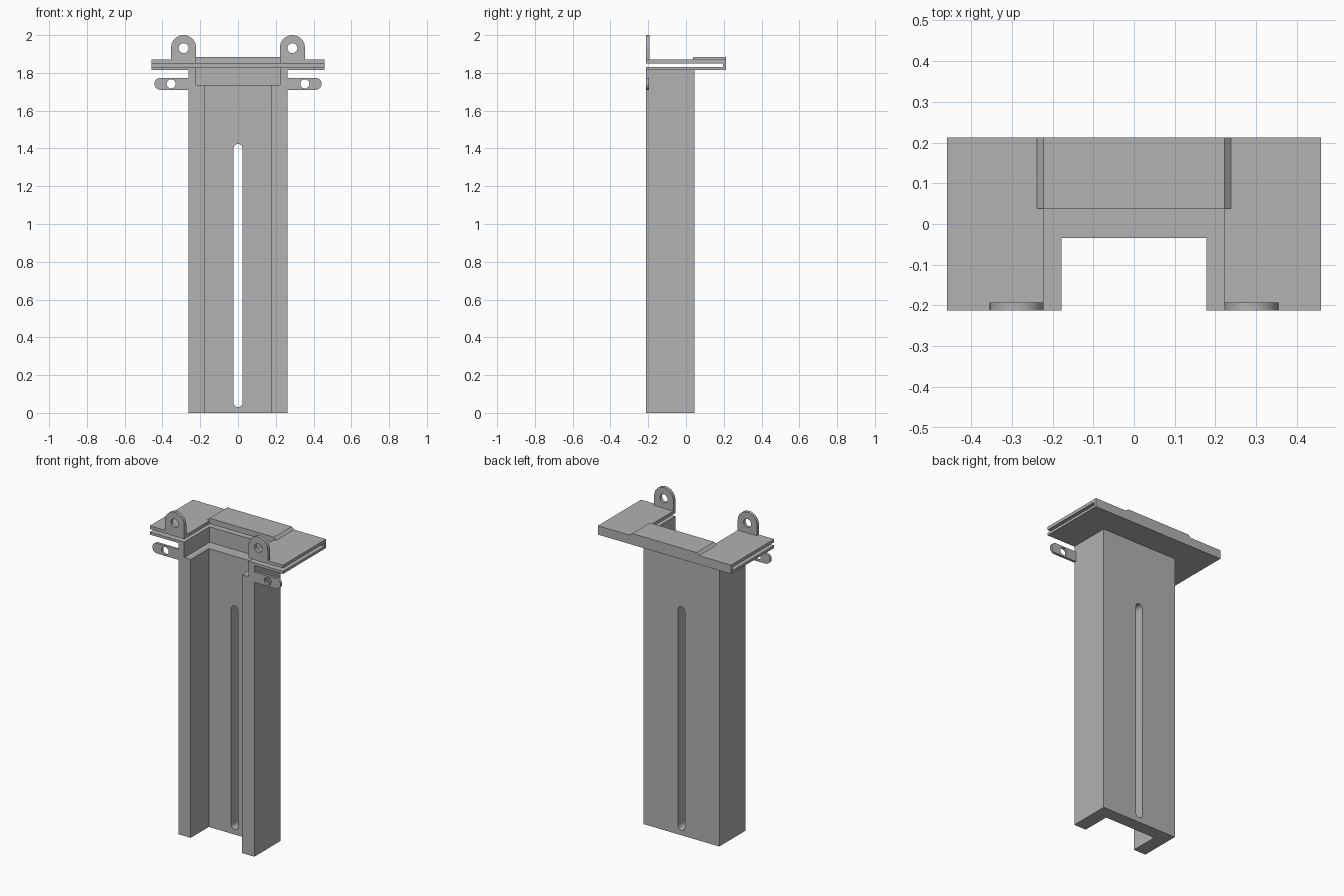
import bpy
import bmesh
from math import sin, cos, pi, radians
from mathutils import Vector

cube = bpy.data.objects.get("Cube")
if cube:
    bpy.data.objects.remove(cube, do_unlink=True)

GREY = (0.445, 0.445, 0.445, 1.0)
grey = bpy.data.materials.new("plain grey")
grey.use_nodes = True
grey.diffuse_color = GREY
grey.node_tree.nodes["Principled BSDF"].inputs["Base Color"].default_value = GREY

FRONT, BACK = -0.2125, 0.2125
BODY_TOP, FLANGE_TOP = 1.815, 1.87
POCKET_X, POCKET_Y, POCKET_Z = 0.222, 0.038, 1.735


def prism(name, outline, axis, lo, hi):
    """Extrude a flat outline along y (points are x, z) or z (points are x, y)."""
    place = (lambda a, b: (a, lo, b)) if axis == "y" else (lambda a, b: (a, b, lo))
    shift = Vector((0, hi - lo, 0)) if axis == "y" else Vector((0, 0, hi - lo))
    bm = bmesh.new()
    face = bm.faces.new([bm.verts.new(place(a, b)) for a, b in outline])
    made = bmesh.ops.extrude_face_region(bm, geom=[face], use_keep_orig=True)["geom"]
    moved = [v for v in made if isinstance(v, bmesh.types.BMVert)]
    bmesh.ops.translate(bm, verts=moved, vec=shift)
    bmesh.ops.recalc_face_normals(bm, faces=bm.faces)
    mesh = bpy.data.meshes.new(name)
    bm.to_mesh(mesh)
    bm.free()
    mesh.materials.append(grey)
    obj = bpy.data.objects.new(name, mesh)
    bpy.context.collection.objects.link(obj)
    return obj


def rect(x0, x1, y0, y1):
    return [(x0, y0), (x1, y0), (x1, y1), (x0, y1)]


def arc(cx, cy, r, start, end, steps=20):
    angles = [radians(start + (end - start) * i / steps) for i in range(steps + 1)]
    return [(cx + r * cos(a), cy + r * sin(a)) for a in angles]


def circle(cx, cy, r):
    return arc(cx, cy, r, 0, 350, 35)


def u_shape(outer, inner, web_front, back):
    """Plan of a channel that is open at the front."""
    return [(-outer, FRONT), (-inner, FRONT), (-inner, web_front), (inner, web_front),
            (inner, FRONT), (outer, FRONT), (outer, back), (-outer, back)]


def cut(obj, *cutters):
    bpy.ops.object.select_all(action="DESELECT")
    bpy.context.view_layer.objects.active = obj
    obj.select_set(True)
    for cutter in cutters:
        mod = obj.modifiers.new("cut", "BOOLEAN")
        mod.operation, mod.solver, mod.object = "DIFFERENCE", "EXACT", cutter
        bpy.ops.object.modifier_apply(modifier=mod.name)
        bpy.data.objects.remove(cutter, do_unlink=True)
    bpy.ops.object.shade_smooth_by_angle(angle=radians(30))


# Channel body with a top pocket and a long adjustment slot
body = prism("channel_body", u_shape(0.262, 0.1775, -0.034, 0.046), "z", 0, BODY_TOP)
pocket = prism("pocket_cutter", rect(-POCKET_X, POCKET_X, -1, POCKET_Y), "z", POCKET_Z, 2)
slot_outline = arc(0, 1.4, 0.024, 0, 180) + arc(0, 0.055, 0.024, 180, 360)
slot = prism("slot_cutter", slot_outline, "y", -0.1, 0.1)
cut(body, pocket, slot)

# Top flange, split by a thin gap that stops at the back wall
flange = prism("top_flange", u_shape(0.459, POCKET_X, POCKET_Y, BACK), "z", BODY_TOP, FLANGE_TOP)
gap = prism("gap_cutter", rect(-1, 1, -1, 0.196), "z", 1.831, 1.85)
cut(flange, gap)

# Raised pad with sloped ends
pad = [(-0.238, FLANGE_TOP), (0.238, FLANGE_TOP), (POCKET_X, 1.885), (-POCKET_X, 1.885)]
prism("raised_pad", pad, "y", POCKET_Y, BACK)

# Upright lugs and side tabs, each with a round hole
for side, s in (("left", 1), ("right", -1)):
    x = s * 0.288
    lug = prism(side + "_lug", [(x - 0.066, FLANGE_TOP), (x + 0.066, FLANGE_TOP)]
                + arc(x, 1.934, 0.066, 0, 180), "y", FRONT, FRONT + 0.02)
    cut(lug, prism("hole_cutter", circle(x, 1.931, 0.026), "y", -1, 1))

    tip = [(s * a, b) for a, b in arc(0.41, 1.742, 0.032, -90, 90)]
    tab = prism(side + "_tab", tip + [(s * 0.262, 1.774), (s * 0.262, 1.71)],
                "y", FRONT, FRONT + 0.016)
    cut(tab, prism("hole_cutter", circle(s * 0.354, 1.742, 0.024), "y", -1, 1))
